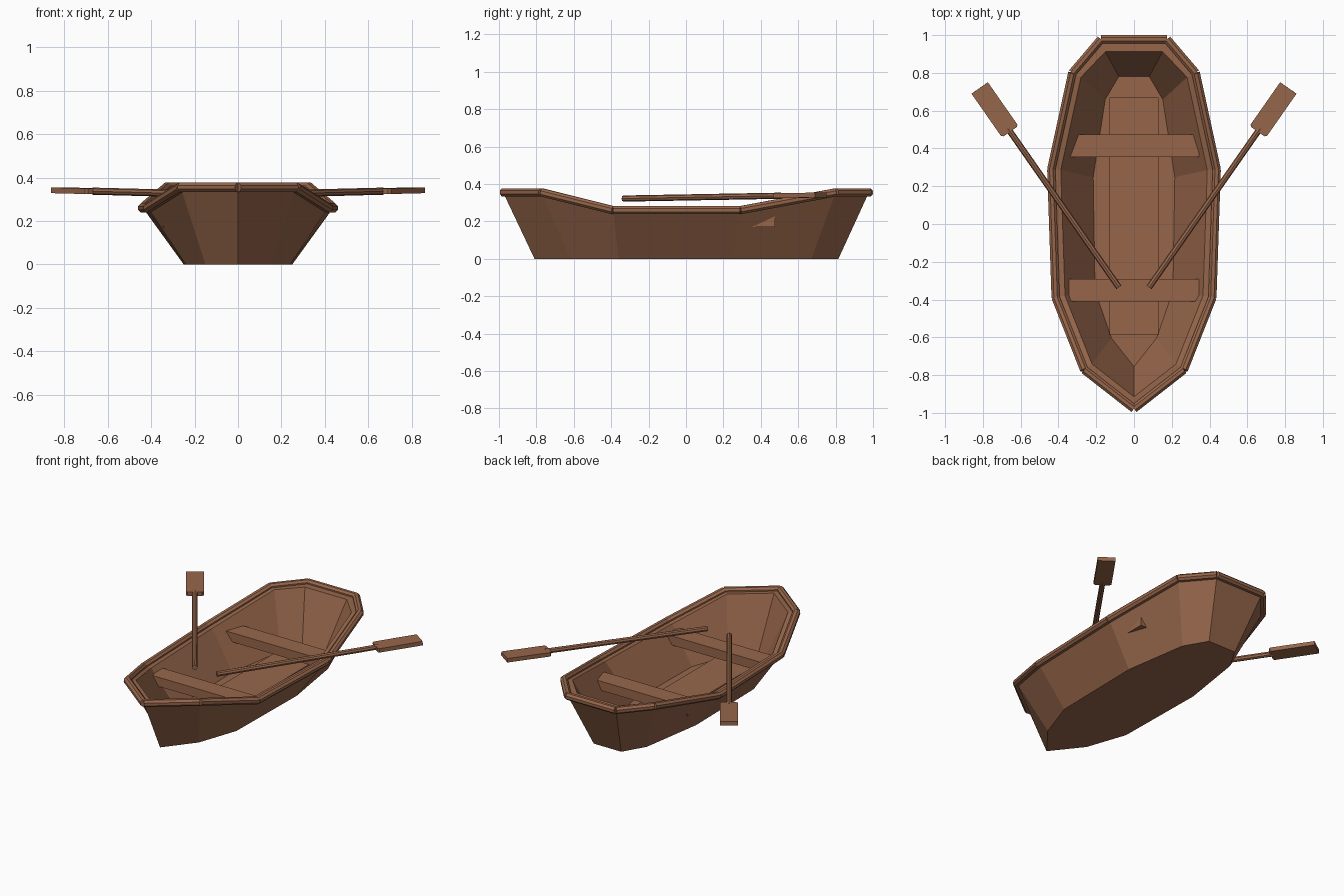
import bpy, bmesh, math
from mathutils import Vector, Matrix

if "Cube" in bpy.data.objects:
    bpy.data.objects.remove(bpy.data.objects["Cube"])

wood = bpy.data.materials.new("brown wood")
wood.diffuse_color = (0.31, 0.134, 0.07, 1)
wood.use_nodes = True
wood.node_tree.nodes["Principled BSDF"].inputs["Base Color"].default_value = wood.diffuse_color


def finish(bm, name):
    bmesh.ops.recalc_face_normals(bm, faces=bm.faces[:])
    me = bpy.data.meshes.new(name)
    bm.to_mesh(me)
    bm.free()
    me.materials.append(wood)
    ob = bpy.data.objects.new(name, me)
    bpy.context.collection.objects.link(ob)
    return ob


def full_loop(half):
    """Mirror a right-hand outline, which starts at the bow, into a closed loop."""
    return half + [(-x, y, z) for x, y, z in reversed(half[1:])]


def inset(loop, d, dz=0.0):
    """Mitred horizontal inset of a counter-clockwise loop."""
    out = []
    for i, p in enumerate(loop):
        a, b, c = (Vector(q[:2]) for q in (loop[i - 1], p, loop[(i + 1) % len(loop)]))
        u, v = (b - a).normalized(), (c - b).normalized()
        n1, n2 = Vector((-u.y, u.x)), Vector((-v.y, v.x))
        q = b + (n1 + n2) * d / (1 + n1.dot(n2))
        out.append((q.x, q.y, p[2] + dz))
    return out


def loft(rings, name):
    """Skin matching rings and cap both ends."""
    bm = bmesh.new()
    vs = [[bm.verts.new(p) for p in r] for r in rings]
    n = len(rings[0])
    for a, b in zip(vs, vs[1:]):
        for i in range(n):
            j = (i + 1) % n
            bm.faces.new((a[i], a[j], b[j], b[i]))
    bm.faces.new(vs[0])
    bm.faces.new(vs[-1])
    return finish(bm, name)


def box(name, x, y, z):
    bm = bmesh.new()
    mid = Vector((sum(x), sum(y), sum(z))) / 2
    size = (x[1] - x[0], y[1] - y[0], z[1] - z[0], 1)
    bmesh.ops.create_cube(bm, size=1, matrix=Matrix.Translation(mid) @ Matrix.Diagonal(size))
    return finish(bm, name)


def rod(name, start, end, r, phase=0.0):
    """Eight-sided straight bar."""
    along = (end - start).normalized()
    across = along.cross(Vector((0, 0, 1))).normalized()
    up = across.cross(along)
    ang = [phase + k * math.pi / 4 for k in range(8)]
    return loft([[p + across * r * math.cos(a) + up * r * math.sin(a) for a in ang]
                 for p in (start, end)], name)


# Hull: outer bottom, outer top, inner top (thicker at the stern), inner floor
sheer = full_loop([(0, -0.978, 0.355), (0.264, -0.772, 0.355), (0.415, -0.39, 0.26),
                   (0.438, 0.29, 0.26), (0.327, 0.80, 0.355), (0.175, 0.978, 0.355)])
keel = full_loop([(0, -0.81, 0), (0.15, -0.62, 0), (0.24, -0.36, 0),
                  (0.25, 0.25, 0), (0.185, 0.67, 0), (0.10, 0.815, 0)])
inner = [(x, min(y, 0.912), z) for x, y, z in inset(sheer, 0.05)]
loft([keel, sheer, inner, inset(keel, 0.034, 0.03)], "hull")

# Rail pieces butted end to end along the top edge
for i, p in enumerate(sheer):
    rod("rail_piece", Vector(p), Vector(sheer[(i + 1) % len(sheer)]), 0.0235, math.pi / 8)

# Floor board and two bench seats
box("floor_board", (-0.13, 0.13), (-0.585, 0.67), (0.03, 0.06))
box("front_seat", (-0.345, 0.345), (-0.41, -0.29), (0.17, 0.23))
box("rear_seat", (-0.345, 0.345), (0.355, 0.475), (0.17, 0.23))

# Oars: octagonal shaft and flat blade with slightly clipped shoulders
for side, label in ((1, "right"), (-1, "left")):
    start, end = Vector((side * 0.08, -0.335, 0.322)), Vector((side * 0.817, 0.72, 0.341))
    along = (end - start).normalized()
    across = along.cross(Vector((0, 0, 1))).normalized()
    up = across.cross(along)
    length = (end - start).length
    rod(label + "_oar_shaft", start, end - along * 0.26, 0.0165)
    b = length - 0.282
    outline = [(b, -0.043), (b + 0.009, -0.053), (length, -0.053),
               (length, 0.053), (b + 0.009, 0.053), (b, 0.043)]
    loft([[start + along * l + across * w + up * h for l, w in outline]
          for h in (-0.013, 0.013)], label + "_oar_blade")
